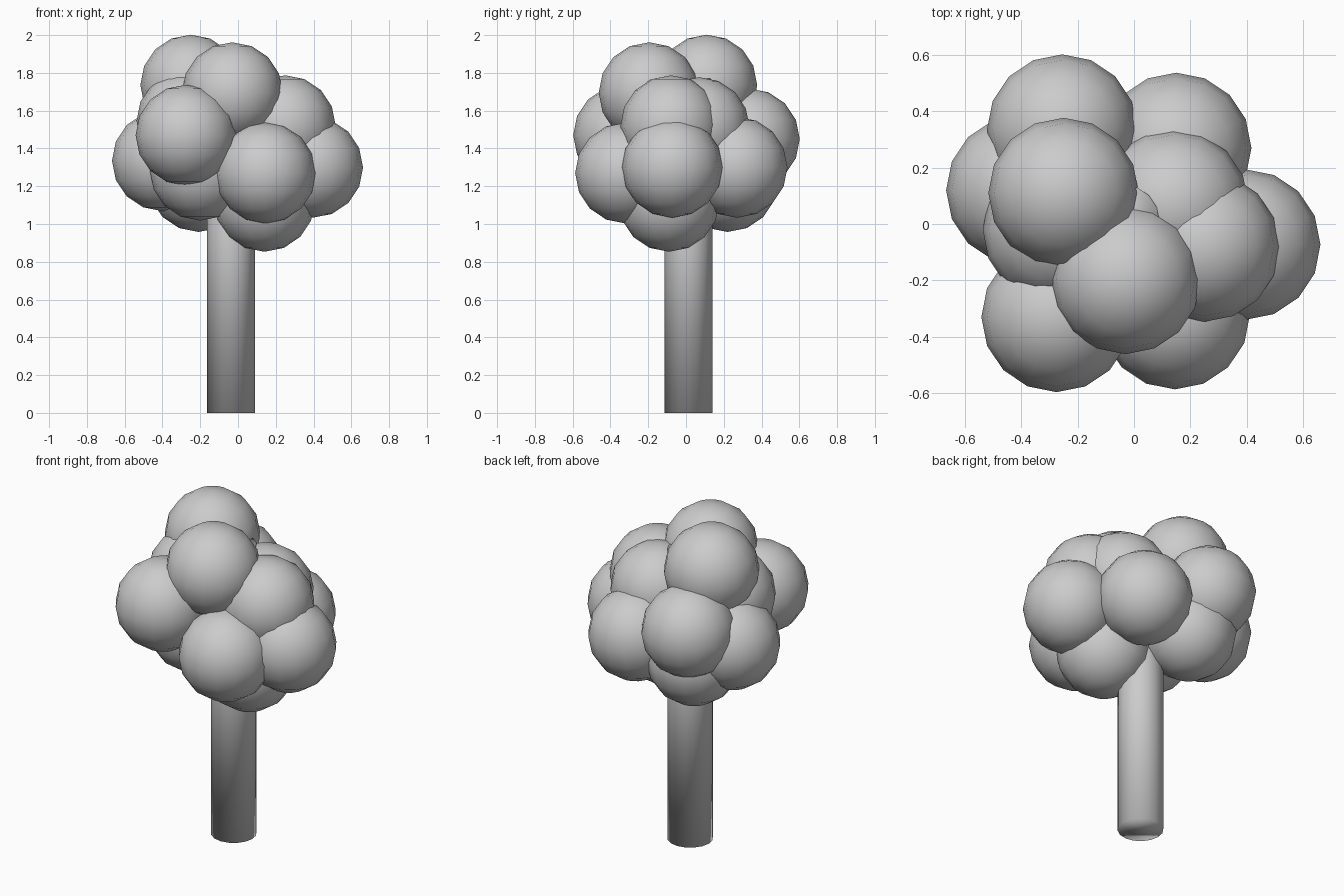
import bpy

# Trunk: plain round post running up into the crown
bpy.ops.mesh.primitive_cylinder_add(vertices=16, radius=0.127, depth=1.77,
                                    location=(-0.037, 0.012, 0.885))
trunk = bpy.context.object
trunk.name = "trunk"
bpy.ops.object.shade_smooth()

# Crown: overlapping equal leaf balls
RADIUS = 0.267
CENTRES = [
    (-0.25, 0.11, 1.735), (-0.03, -0.195, 1.695),   # top pair
    (-0.255, 0.335, 1.45), (-0.27, -0.02, 1.545),   # upper ring
    (0.25, -0.08, 1.52), (0.14, 0.07, 1.51), (-0.275, -0.33, 1.47),
    (0.15, 0.27, 1.30), (0.395, -0.073, 1.30),      # middle ring
    (0.145, -0.32, 1.27), (-0.40, 0.12, 1.335),
    (0.14, -0.09, 1.12), (-0.21, 0.22, 1.225),      # underside
    (-0.20, -0.13, 1.285),
]
for i, centre in enumerate(CENTRES, 1):
    bpy.ops.mesh.primitive_uv_sphere_add(segments=16, ring_count=8,
                                         radius=RADIUS, location=centre)
    bpy.context.object.name = f"leaf_ball_{i:02d}"
    bpy.ops.object.shade_smooth()
